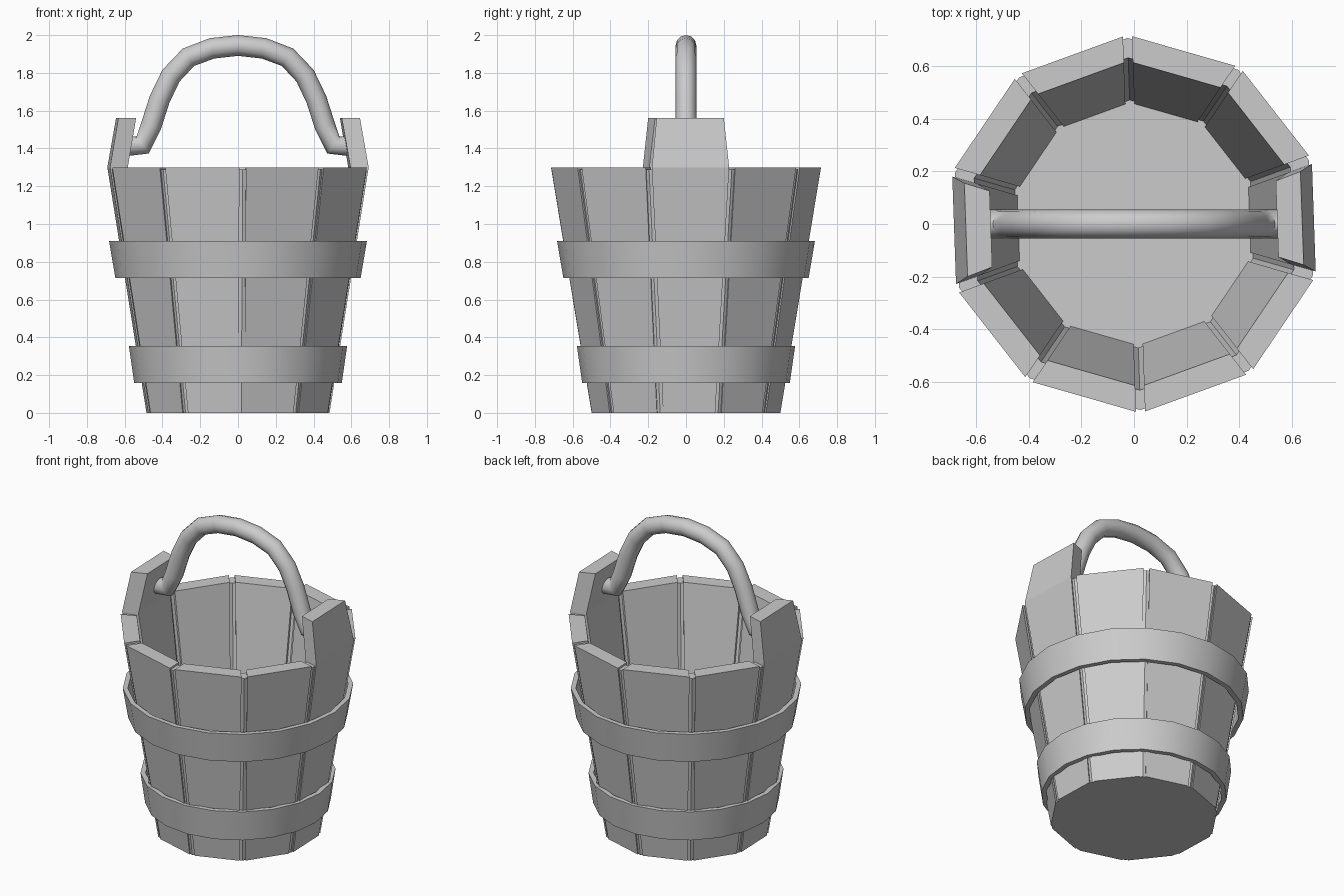
import bpy, bmesh, math
from mathutils import Vector

if "Cube" in bpy.data.objects:
    bpy.data.objects.remove(bpy.data.objects["Cube"])

T18 = math.tan(math.pi / 10)
TURN = math.radians(2)


def make_object(name, verts, faces, smooth=None):
    mesh = bpy.data.meshes.new(name)
    bm = bmesh.new()
    vs = [bm.verts.new(v) for v in verts]
    for f in faces:
        bm.faces.new([vs[i] for i in f])
    bmesh.ops.recalc_face_normals(bm, faces=bm.faces)
    bm.to_mesh(mesh)
    bm.free()
    ob = bpy.data.objects.new(name, mesh)
    bpy.context.collection.objects.link(ob)
    if smooth:
        bpy.ops.object.select_all(action='DESELECT')
        ob.select_set(True)
        bpy.context.view_layer.objects.active = ob
        bpy.ops.object.shade_smooth_by_angle(angle=math.radians(smooth))
    return ob


def stave(name, angle, levels):
    # levels: height, outer and inner distance, outer and inner half width
    verts, faces = [], []
    for z, ro, ri, wo, wi in levels:
        verts += [(ro, -wo, z), (ro, wo, z), (ri, wi, z), (ri, -wi, z)]
    for k in range(len(levels) - 1):
        a = 4 * k
        for i in range(4):
            j = (i + 1) % 4
            faces.append((a + i, a + j, a + 4 + j, a + 4 + i))
    n = len(verts)
    faces += [(3, 2, 1, 0), (n - 4, n - 3, n - 2, n - 1)]
    make_object(name, verts, faces).rotation_euler.z = angle


def lathe(name, profile, sides, offset, closed=True, smooth=None):
    # profile: (corner radius, height) points swept round the z axis
    m = len(profile)
    verts, faces = [], []
    for s in range(sides):
        a = offset + 2 * math.pi * s / sides
        verts += [(r * math.cos(a), r * math.sin(a), z) for r, z in profile]
    for s in range(sides):
        t = (s + 1) % sides
        for i in range(m if closed else m - 1):
            j = (i + 1) % m
            faces.append((s * m + i, t * m + i, t * m + j, s * m + j))
    if not closed:  # cap both ends
        faces.append([s * m for s in range(sides)])
        faces.append([s * m + m - 1 for s in range(sides)])
    return make_object(name, verts, faces, smooth)


# ten staves, the left and right ones taller and bent inward
low = [(0, .48, .413, .48 * T18 - .018, .413 * T18 - .018),
       (1.3, .685, .59, .685 * T18 - .018, .59 * T18 - .018)]
ear = low + [(1.56, .64, .545, .178, .145)]
for i in range(10):
    tall = i in (0, 5)
    stave("tall_stave" if tall else "stave", TURN + i * math.pi / 5, ear if tall else low)

# recessed lining that fills the joints, with the floor
c = 1 / math.cos(math.pi / 10)
lathe("lining_and_floor",
      [(.472 * c, 0), (.674 * c, 1.288), (.602 * c, 1.288), (.449 * c, .2)],
      10, TURN + math.pi / 10, closed=False)

# two hoops
for name, z0, r0, z1, r1 in (("lower_hoop", .157, .55, .355, .578),
                             ("upper_hoop", .715, .65, .91, .683)):
    lathe(name, [(r0, z0), (r1, z1), (r1 - .03, z1), (r0 - .03, z0)],
          20, TURN + math.pi / 10, smooth=30)

# bent handle: a round tube swept along a mirrored path
half = [(.61, 1.412), (.505, 1.418), (.46, 1.52), (.415, 1.66),
        (.355, 1.785), (.262, 1.883), (.137, 1.93)]
path = [Vector((-x, 0, z)) for x, z in half] + [Vector((0, 0, 1.945))]
path += [Vector((x, 0, z)) for x, z in reversed(half)]
N, R = 12, .055
verts, faces = [], []
for i, p in enumerate(path):
    d = (path[min(i + 1, len(path) - 1)] - path[max(i - 1, 0)]).normalized()
    up = Vector((-d.z, 0, d.x))
    for k in range(N):
        a = 2 * math.pi * k / N
        verts.append(p + up * R * math.cos(a) + Vector((0, R * math.sin(a), 0)))
for i in range(len(path) - 1):
    for k in range(N):
        j = (k + 1) % N
        faces.append((i * N + k, i * N + j, (i + 1) * N + j, (i + 1) * N + k))
faces += [list(range(N)), list(range(len(verts) - N, len(verts)))]
make_object("handle", verts, faces, smooth=60)
